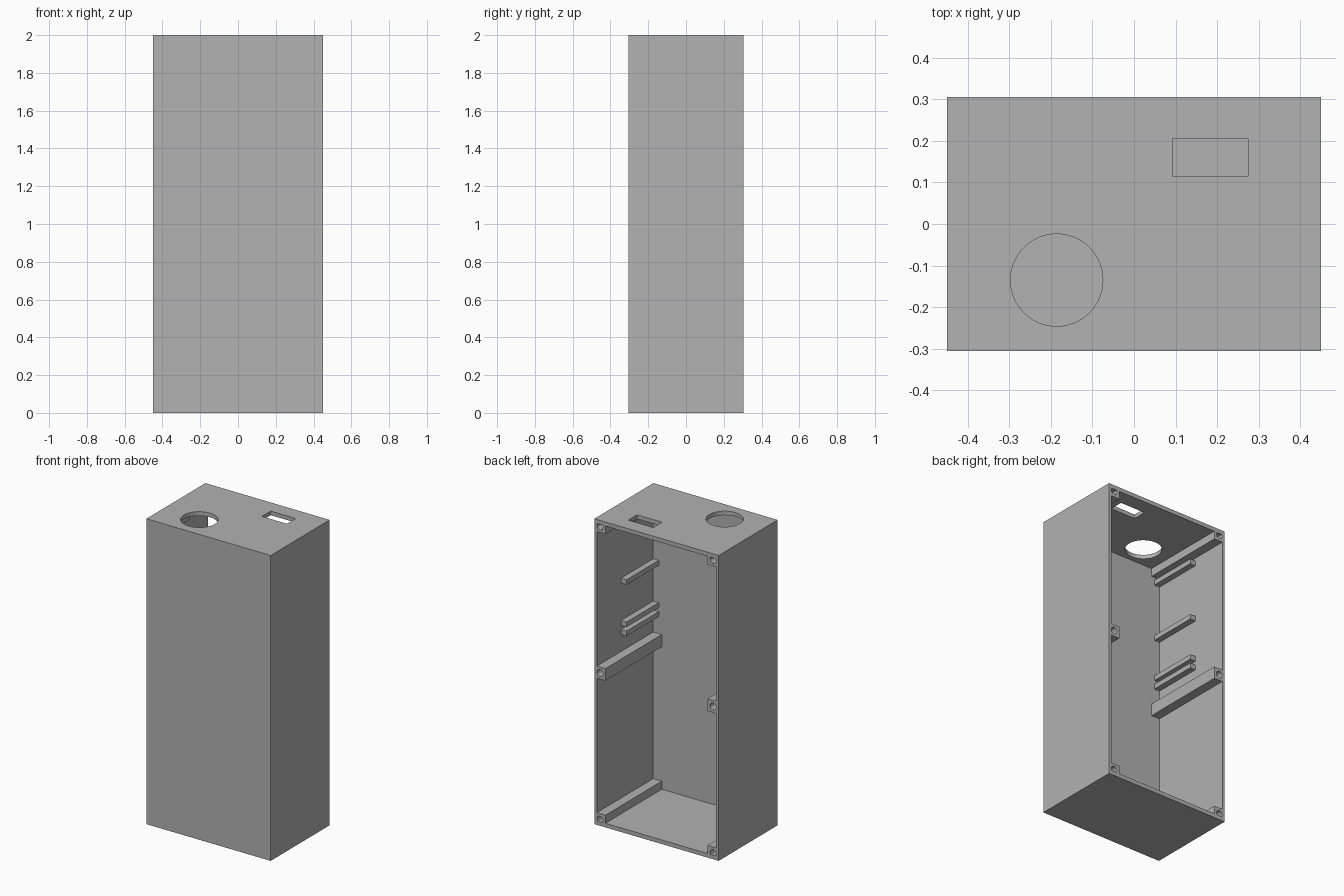
import bpy
from mathutils import Vector

cube = bpy.data.objects.get("Cube")
if cube:
    bpy.data.objects.remove(cube, do_unlink=True)

# Overall size and wall thicknesses
W, D, H = 0.45, 0.305, 2.0
SIDE, WALL = 0.018, 0.027
BOSS = 0.08
FRONT = -D + WALL

grey = bpy.data.materials.new("plain grey")
grey.use_nodes = True
grey.diffuse_color = (0.445, 0.445, 0.445, 1)
grey.node_tree.nodes["Principled BSDF"].inputs["Base Color"].default_value = (0.445, 0.445, 0.445, 1)


def box(name, low, high):
    low, high = Vector(low), Vector(high)
    bpy.ops.mesh.primitive_cube_add(size=1, location=(low + high) / 2)
    ob = bpy.context.object
    ob.name = name
    ob.scale = high - low
    bpy.ops.object.transform_apply(location=True, rotation=False, scale=True)
    ob.data.materials.append(grey)
    return ob


def cylinder(name, radius, depth, location, rotation=(0, 0, 0), sides=64):
    bpy.ops.mesh.primitive_cylinder_add(vertices=sides, radius=radius, depth=depth,
                                        location=location, rotation=rotation)
    ob = bpy.context.object
    ob.name = name
    ob.data.materials.append(grey)
    return ob


def cut(target, cutter):
    cutter.hide_render = True
    mod = target.modifiers.new("cut", "BOOLEAN")
    mod.operation = "DIFFERENCE"
    mod.solver = "EXACT"
    mod.object = cutter
    bpy.ops.object.select_all(action="DESELECT")
    bpy.context.view_layer.objects.active = target
    target.select_set(True)
    bpy.ops.object.modifier_apply(modifier=mod.name)
    bpy.data.objects.remove(cutter, do_unlink=True)


def smooth(ob):
    bpy.ops.object.select_all(action="DESELECT")
    bpy.context.view_layer.objects.active = ob
    ob.select_set(True)
    bpy.ops.object.shade_smooth_by_angle()


# Case: hollow box, open at the back, with a round hole and a slot in the top
case = box("case", (-W, -D, 0), (W, D, H))
cut(case, box("cavity", (-W + SIDE, FRONT, WALL), (W - SIDE, D + 0.1, H - WALL)))
cut(case, cylinder("round_hole", 0.111, 0.2, (-0.186, -0.135, H)))
cut(case, box("slot", (0.093, 0.115, H - 0.1), (0.274, 0.206, H + 0.1)))
smooth(case)

# Screw posts on both side walls: bottom, middle, top
posts = {"bottom": (WALL, BOSS, BOSS / 2),
         "middle": (H / 2 - BOSS / 2, H / 2 + BOSS / 2, H / 2),
         "top": (H - BOSS, H - WALL, H - BOSS / 2)}
# Board rails: lower edge heights
rails = (1.151, 1.21, 1.487, 1.868)

for side, s in (("left", 1), ("right", -1)):
    wall_x = s * (W - SIDE)

    def side_box(name, inner, y_end, z0, z1):
        xs = sorted((wall_x, s * inner))
        return box(name, (xs[0], FRONT, z0), (xs[1], y_end, z1))

    for level, (z0, z1, zc) in posts.items():
        post = side_box(f"{level}_{side}_screw_post", W - BOSS, D, z0, z1)
        cut(post, cylinder("screw_hole", 0.022, 0.4, (s * (W - BOSS / 2), D, zc),
                           (1.570796, 0, 0), 32))
        smooth(post)
    for i, z in enumerate(rails):
        side_box(f"{side}_rail_{i + 1}", 0.392, 0.056, z, z + 0.033)
